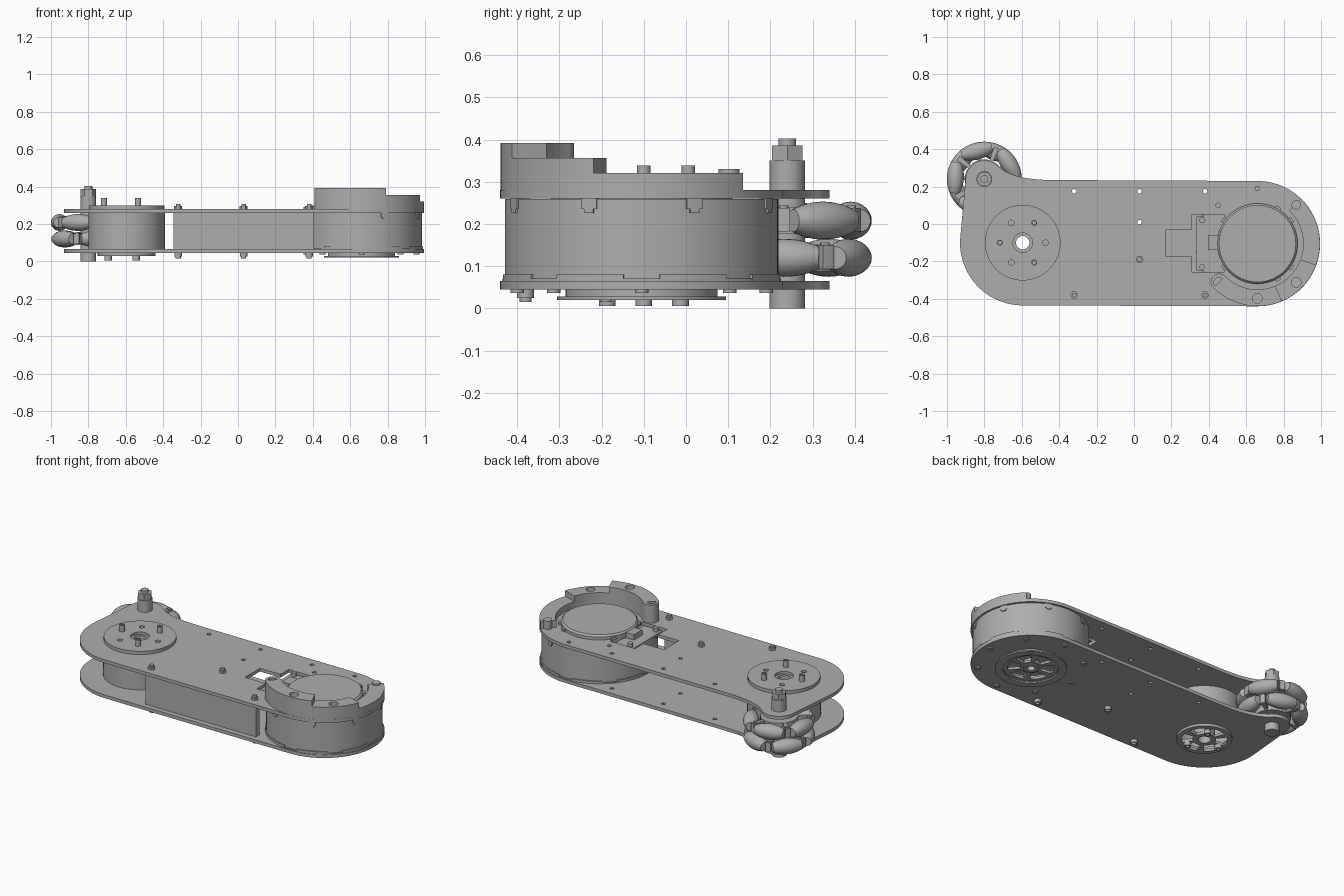
import bpy, bmesh
from math import sin, cos, pi, radians, sqrt
from mathutils import Matrix, Vector

if "Cube" in bpy.data.objects:
    bpy.data.objects.remove(bpy.data.objects["Cube"])

GREY = (0.42, 0.42, 0.42, 1)
mat = bpy.data.materials.new("metal grey")
mat.use_nodes = True
mat.diffuse_color = GREY
mat.node_tree.nodes["Principled BSDF"].inputs["Base Color"].default_value = GREY

DRUM, MOTOR, AXLE = (-0.595, -0.1), (0.66, -0.105), (-0.8, 0.24)


# ---- 2D outlines ----
def arc(c, r, a0, a1, n=24):
    return [(c[0] + r * cos(radians(a0 + (a1 - a0) * i / n)),
             c[1] + r * sin(radians(a0 + (a1 - a0) * i / n))) for i in range(n + 1)]


def circle(c, r, n=48):
    return arc(c, r, 0, 360, n)[:-1]


def rect(x0, x1, y0, y1):
    return [(x0, y0), (x1, y0), (x1, y1), (x0, y1)]


def sector(c, r0, r1, a0, a1, n=16):
    return arc(c, r1, a0, a1, n) + arc(c, r0, a1, a0, n)


def polar(c, r, a):
    return (c[0] + r * cos(radians(a)), c[1] + r * sin(radians(a)))


# ---- solids ----
def finish(name, bm):
    bmesh.ops.remove_doubles(bm, verts=bm.verts, dist=0.0002)
    bmesh.ops.recalc_face_normals(bm, faces=bm.faces)
    me = bpy.data.meshes.new(name)
    bm.to_mesh(me)
    bm.free()
    me.materials.append(mat)
    ob = bpy.data.objects.new(name, me)
    bpy.context.collection.objects.link(ob)
    bpy.ops.object.select_all(action='DESELECT')
    ob.select_set(True)
    bpy.context.view_layer.objects.active = ob
    bpy.ops.object.shade_smooth_by_angle(angle=radians(30))
    return ob


def prism(name, loops, z0, z1):
    """Extrude an outline; loops inside another loop become holes."""
    cu = bpy.data.curves.new(name + " outline", 'CURVE')
    cu.dimensions, cu.fill_mode, cu.extrude = '2D', 'BOTH', (z1 - z0) / 2
    for pts in loops:
        sp = cu.splines.new('POLY')
        sp.points.add(len(pts) - 1)
        for p, q in zip(sp.points, pts):
            p.co = (q[0], q[1], 0, 1)
        sp.use_cyclic_u = True
    tmp = bpy.data.objects.new(name + " outline", cu)
    bpy.context.collection.objects.link(tmp)
    deps = bpy.context.evaluated_depsgraph_get()
    me = bpy.data.meshes.new_from_object(tmp.evaluated_get(deps))
    bm = bmesh.new()
    bm.from_mesh(me)
    bmesh.ops.translate(bm, verts=bm.verts, vec=(0, 0, (z0 + z1) / 2))
    bpy.data.objects.remove(tmp)
    bpy.data.curves.remove(cu)
    bpy.data.meshes.remove(me)
    return finish(name, bm)


def disc(name, c, r, z0, z1, n=48, hole=0):
    return prism(name, [circle(c, r, n)] + ([circle(c, hole, n)] if hole else []), z0, z1)


def lathe(name, profile, matrix, steps=32):
    bm = bmesh.new()
    vs = [bm.verts.new((r, 0, z)) for r, z in profile]
    es = [bm.edges.new(p) for p in zip(vs, vs[1:])]
    bmesh.ops.spin(bm, geom=vs + es, cent=(0, 0, 0), axis=(0, 0, 1), angle=2 * pi, steps=steps)
    bmesh.ops.transform(bm, matrix=matrix, verts=bm.verts)
    return finish(name, bm)


# ---- side plates ----
start, ctrl, end = Vector((-0.43, 0.235)), Vector((-0.653, 0.235)), Vector(polar(AXLE, 0.1, 45))
fillet = [tuple((1 - t) ** 2 * start + 2 * t * (1 - t) * ctrl + t * t * end)
          for t in [i / 12 for i in range(12)]]
outline = (arc(MOTOR, 0.335, -90, 90, 48) + fillet + arc(AXLE, 0.1, 45, 177)
           + arc(DRUM, 0.335, 177, 270, 32))
small_holes = [circle(p, 0.012, 12) for p in
               [(-0.32, 0.175), (0.03, 0.175), (0.38, 0.175), (0.03, 0.01), (0.45, 0.1), (0.66, 0.19)]]
cable_opening = [(0.17, -0.175), (0.31, -0.175), (0.31, -0.26), (0.48, -0.26),
                 (0.48, 0.05), (0.31, 0.05), (0.31, -0.03), (0.17, -0.03)]
prism("lower_plate", [outline, circle(DRUM, 0.14), circle(MOTOR, 0.15)] + small_holes, 0.045, 0.065)
prism("upper_plate", [outline, circle(DRUM, 0.15), cable_opening] + small_holes, 0.26, 0.28)
prism("front_spacer", [rect(-0.345, 0.405, -0.405, -0.37)], 0.065, 0.26)

# ---- plate screws ----
for p in [(-0.32, -0.38), (0.38, -0.38), (0.03, -0.19)]:
    disc("screw_nut", p, 0.021, 0.28, 0.295, 6)
    disc("screw_tip", p, 0.012, 0.295, 0.306, 16)
    disc("screw_head", p, 0.02, 0.025, 0.045, 16)
    disc("screw_socket", p, 0.014, 0.015, 0.025, 16)

# ---- drum at the rear end ----
drum_holes = [circle(polar(DRUM, 0.122, a), 0.015, 16) for a in range(0, 360, 60)]
disc("drum_wall", DRUM, 0.205, 0.065, 0.26, 64, 0.17)
prism("drum_cover", [circle(DRUM, 0.202, 64), circle(DRUM, 0.052)] + drum_holes, 0.28, 0.3)
disc("drum_bearing", DRUM, 0.058, 0.035, 0.285, 32, 0.036)


def spoke_wheel(name, c, r, rim, hub, bore, z0, z1):
    gaps = [sector(c, hub, rim, a + 9, a + 51, 8) for a in range(0, 360, 60)]
    prism(name, [circle(c, r, 64), circle(c, bore, 32)] + gaps, z0, z1)


spoke_wheel("drum_spoke_wheel", DRUM, 0.155, 0.128, 0.065, 0.036, 0.03, 0.046)
for a in (60, 180, 300):
    disc("drum_stud", polar(DRUM, 0.122, a), 0.016, 0.26, 0.338, 16, 0.01)
    disc("drum_lower_bolt", polar(DRUM, 0.1, a), 0.02, 0.006, 0.03, 16, 0.01)

# ---- motor housing ----
disc("motor_body", MOTOR, 0.324, 0.065, 0.259, 96)
for k in range(8):
    a = 22.5 + 45 * k
    prism("housing_tab", [sector(MOTOR, 0.31, 0.329, a - 3.5, a + 3.5, 4)], 0.235, 0.26)
    prism("housing_tab_foot", [sector(MOTOR, 0.31, 0.329, a - 2, a + 2, 4)], 0.226, 0.235)
    prism("base_lip", [sector(MOTOR, 0.31, 0.331, a - 15, a + 15, 8)], 0.065, 0.08)
    disc("base_screw", polar(MOTOR, 0.295, a + 22.5), 0.016, 0.037, 0.046, 16)
disc("base_flange", MOTOR, 0.33, 0.065, 0.071, 96)

# Stepped guard around the motor top
screw_holes = {a: circle(polar(MOTOR, 0.293, a), 0.026, 24) for a in (225, 270, 315)}
prism("guard_high", [sector(MOTOR, 0.245, 0.334, 225, 293, 24), screw_holes[270]], 0.28, 0.392)
prism("guard_end", [circle(polar(MOTOR, 0.29, 225), 0.045, 32), screw_holes[225]], 0.28, 0.392)
prism("guard_middle", [sector(MOTOR, 0.245, 0.334, 293, 340, 24), screw_holes[315]], 0.28, 0.356)
prism("guard_low", [sector(MOTOR, 0.245, 0.334, -20, 46, 24)], 0.28, 0.321)
disc("guard_post", polar(MOTOR, 0.293, 45), 0.025, 0.28, 0.33, 24)

# Motor cap, connector and control board
place = Matrix.Translation((MOTOR[0], MOTOR[1], 0))
lathe("motor_cap", [(0.215, 0.255), (0.215, 0.298), (0.205, 0.308), (0, 0.308)], place, 64)
for a in (35, 60, 145, 215, 300, 325):
    prism("cap_tab", [sector(MOTOR, 0.2, 0.228, a - 4, a + 4, 4)], 0.28, 0.295)
prism("control_board", [rect(0.335, 0.46, -0.25, 0.04)], 0.255, 0.267)
prism("connector", [rect(0.395, 0.47, -0.14, -0.06)], 0.267, 0.3)
for y in (-0.23, 0.02):
    disc("board_screw", (0.365, y), 0.016, 0.267, 0.29, 16)

# Motor output on the underside
disc("output_rim", MOTOR, 0.2, 0.02, 0.028, 64, 0.155)
disc("output_collar", MOTOR, 0.18, 0.028, 0.046, 64, 0.15)
spoke_wheel("output_spoke_wheel", MOTOR, 0.158, 0.13, 0.06, 0.025, 0.03, 0.045)
disc("output_hub", MOTOR, 0.045, 0.024, 0.066, 32, 0.022)

# ---- roller wheel ----
R, MID, HALF = 0.2, 0.155, 0.084
ts = [HALF * (i / 6 - 1) for i in range(13)]
barrel = [(0, -HALF)] + [(sqrt(R * R - t * t) - MID, t) for t in ts] + [(0, HALF)]
for z, turn in ((0.12, 33), (0.208, 69)):
    disc("wheel_hub", AXLE, 0.105, z - 0.032, z + 0.032, 40)
    for k in range(5):
        a = turn + 72 * k
        # Bracket between neighbouring rollers
        prism("roller_bracket", [sector(AXLE, 0.09, 0.18, a - 5, a + 5, 4)], z - 0.026, z + 0.03)
        disc("bracket_screw", polar(AXLE, 0.163, a), 0.011, z + 0.03, z + 0.036, 12)
        x, y = polar(AXLE, MID, a + 36)
        m = (Matrix.Translation((x, y, z)) @ Matrix.Rotation(radians(a + 36), 4, 'Z')
             @ Matrix.Rotation(pi / 2, 4, 'X'))
        lathe("roller", barrel, m, 24)

# ---- wheel axle ----
disc("axle", AXLE, 0.042, 0, 0.35, 40)
disc("axle_nut", AXLE, 0.042, 0.35, 0.386, 6)
disc("axle_tip", AXLE, 0.021, 0.386, 0.402, 24)
